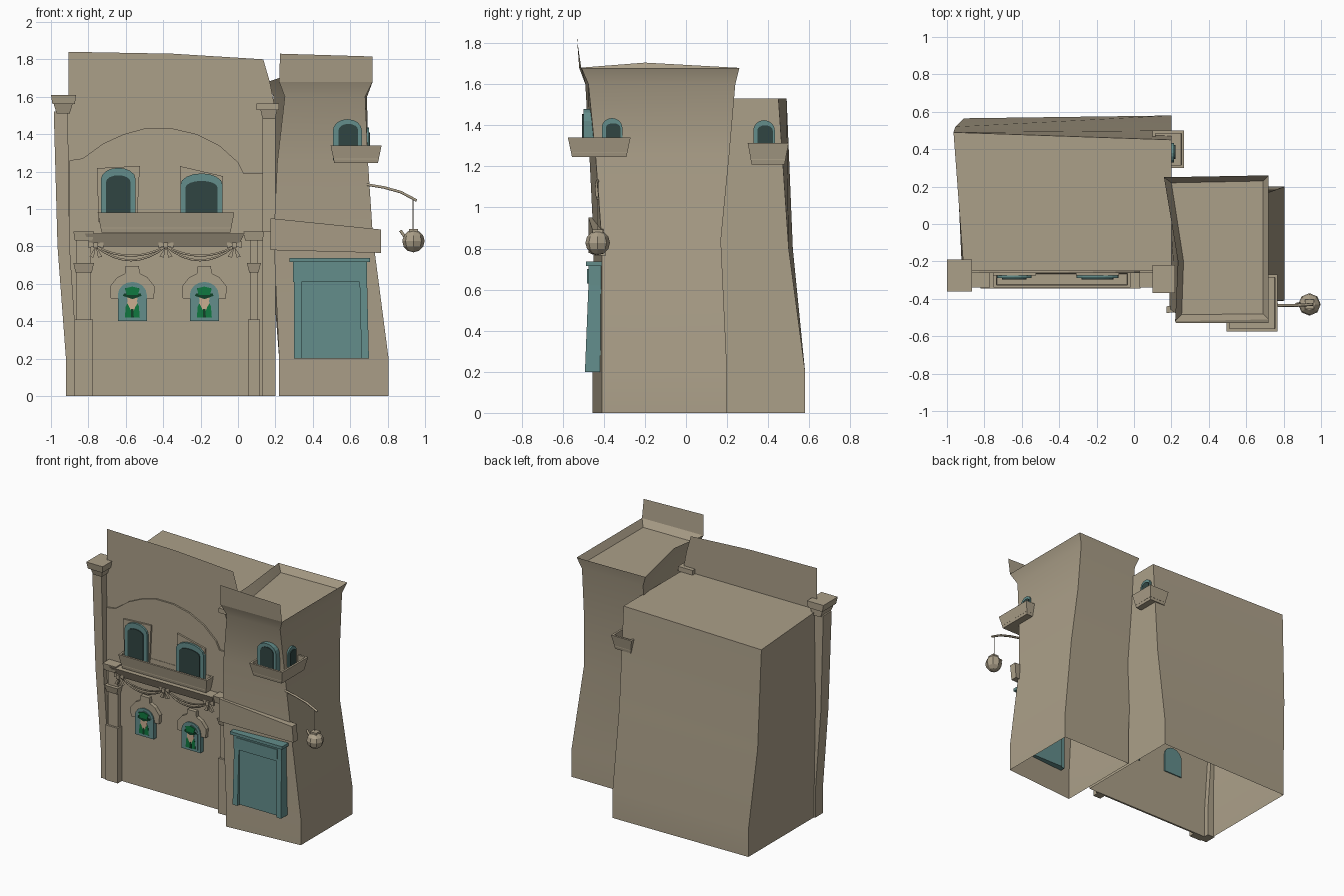
import bpy, bmesh, math
from mathutils import Vector

if "Cube" in bpy.data.objects:
    bpy.data.objects.remove(bpy.data.objects["Cube"])


def material(name, rgb):
    m = bpy.data.materials.new(name)
    m.use_nodes = True
    m.diffuse_color = (*rgb, 1)
    m.node_tree.nodes["Principled BSDF"].inputs["Base Color"].default_value = (*rgb, 1)
    return m


STONE = material("tan_stone", (0.41, 0.35, 0.25))
TEAL = material("teal_paint", (0.125, 0.27, 0.26))
GLASS = material("dark_glass", (0.03, 0.06, 0.055))
GREEN = material("bright_green", (0.005, 0.19, 0.05))
DARK = material("deep_green", (0.005, 0.05, 0.02))
CREAM = material("cream_skin", (0.6, 0.42, 0.28))


def make(name, verts, faces, mat, smooth=False):
    bm = bmesh.new()
    vs = [bm.verts.new(v) for v in verts]
    for f in faces:
        bm.faces.new([vs[i] for i in f])
    if len(faces) > 1:
        bmesh.ops.recalc_face_normals(bm, faces=bm.faces)
    me = bpy.data.meshes.new(name)
    bm.to_mesh(me)
    bm.free()
    me.materials.append(mat)
    ob = bpy.data.objects.new(name, me)
    bpy.context.collection.objects.link(ob)
    if smooth:
        bpy.ops.object.select_all(action='DESELECT')
        ob.select_set(True)
        bpy.context.view_layer.objects.active = ob
        bpy.ops.object.shade_smooth_by_angle(angle=math.radians(30))
    return ob


def loft(name, rings, mat=STONE, bottom=True, smooth=False):
    n = len(rings[0])
    faces = [(r * n + i, r * n + (i + 1) % n, (r + 1) * n + (i + 1) % n, (r + 1) * n + i)
             for r in range(len(rings) - 1) for i in range(n)]
    faces.append(tuple(range((len(rings) - 1) * n, len(rings) * n)))
    if bottom:
        faces.append(tuple(reversed(range(n))))
    return make(name, [p for r in rings for p in r], faces, mat, smooth)


def rect(x0, x1, y0, y1, z):
    return [(x0, y0, z), (x1, y0, z), (x1, y1, z), (x0, y1, z)]


def box(name, x0, x1, y0, y1, z0, z1, mat=STONE, flare=0):
    return loft(name, [rect(x0 + flare, x1 - flare, y0 + flare, y1, z0), rect(x0, x1, y0, y1, z1)], mat)


def trough(name, x0, x1, y0, y1, z0, z1, flare=0.02, wall=0.015):
    """Open-topped balcony box with outward leaning sides."""
    def inner(z):
        return rect(x0 + wall, x1 - wall, y0 + wall, y1 - wall, z)
    return loft(name, [rect(x0 + flare, x1 - flare, y0 + flare, y1 - flare, z0),
                       rect(x0, x1, y0, y1, z1), inner(z1), inner(z0 + 0.02)])


def prism(name, pts, a, b, mat=STONE, axis='y'):
    """Extrude a flat outline of (sideways, height) points between two depths."""
    return loft(name, [[(u, d, z) if axis == 'y' else (d, u, z) for u, z in pts] for d in (a, b)], mat)


def arch(c, w, z0, z1, rise, n=8):
    arc = [(c + w / 2 * math.cos(math.pi * i / n), z1 - rise + rise * math.sin(math.pi * i / n))
           for i in range(n + 1)]
    return [(c - w / 2, z0), (c + w / 2, z0)] + arc


def tube(name, pts, r, mat=STONE):
    cu = bpy.data.curves.new(name, 'CURVE')
    cu.dimensions = '3D'
    cu.bevel_depth = r
    cu.bevel_resolution = 1
    cu.use_fill_caps = True
    sp = cu.splines.new('POLY')
    sp.points.add(len(pts) - 1)
    for p, q in zip(sp.points, pts):
        p.co = (*q, 1)
    cu.materials.append(mat)
    ob = bpy.data.objects.new(name, cu)
    bpy.context.collection.objects.link(ob)


# Main block, open underneath, narrowing upward at the back
def main_ring(z, fl, bl, back_l, back_r):
    return [(fl, -0.25, z), (0.2, -0.25, z), (0.2, back_r, z), (bl, back_l, z)]


loft("main_block", [main_ring(0, -0.91, -0.91, 0.565, 0.58), main_ring(0.2, -0.91, -0.91, 0.565, 0.58),
                    main_ring(0.8, -0.92, -0.955, 0.52, 0.5), main_ring(1.53, -0.91, -0.965, 0.49, 0.45)],
     bottom=False, smooth=True)
make("main_parapet", [(x, -0.25, z) for x, z in
                      [(-0.905, 1.53), (0.2, 1.53), (0.17, 1.68), (0.135, 1.8), (-0.35, 1.83), (-0.905, 1.84)]],
     [range(6)], STONE)
prism("arched_wall_panel", [(-0.9, 0), (0.13, 0), (0.13, 1.19), (0.03, 1.19), (0, 1.25), (-0.1, 1.34),
                            (-0.22, 1.4), (-0.35, 1.43), (-0.5, 1.43), (-0.61, 1.4), (-0.72, 1.35),
                            (-0.83, 1.27), (-0.9, 1.26)], -0.262, -0.248)


# Tower, flaring into a raised rim around a sunken roof
def tower_ring(z, fl, fr, br, bl, mid, lift=0):
    return [(*fl, z), (*fr, z), (*br, z), (*bl, z), (mid, -0.2, z + lift)]


rim = tower_ring(1.68, (0.22, -0.52), (0.72, -0.51), (0.72, 0.26), (0.16, 0.25), 0.235, 0.025)
loft("tower", [tower_ring(z, (0.22, -0.455), (0.805, -0.41), (0.805, 0.2), (0.22, 0.2), 0.22) for z in (0, 0.2)] + [
    tower_ring(0.84, (0.19, -0.45), (0.722, -0.41), (0.722, 0.17), (0.17, 0.17), 0.19),
    tower_ring(1.25, (0.21, -0.47), (0.695, -0.44), (0.695, 0.21), (0.18, 0.21), 0.21),
    tower_ring(1.6, (0.25, -0.49), (0.68, -0.475), (0.69, 0.24), (0.19, 0.235), 0.25),
    rim,
    tower_ring(1.63, (0.255, -0.485), (0.69, -0.48), (0.69, 0.23), (0.2, 0.22), 0.265)],
    bottom=False, smooth=True)
make("tower_parapet", [rim[0], rim[1], (0.72, -0.53, 1.815), (0.225, -0.53, 1.83)], [range(4)], STONE)

# Outer left column with capital
loft("left_column", [rect(-0.92, -0.86, -0.3, -0.21, 0), rect(-0.92, -0.86, -0.3, -0.21, 0.2),
                     rect(-0.965, -0.9, -0.3, -0.21, 0.8), rect(-0.985, -0.91, -0.31, -0.21, 1.52)])
box("left_column_neck", -0.985, -0.885, -0.335, -0.2, 1.51, 1.56, flare=0.015)
box("left_column_capital", -1.0, -0.865, -0.36, -0.19, 1.56, 1.61, flare=0.008)

# Lower pilasters with bases and two-step capitals
for side, x in (("left", -0.825), ("right", 0.085)):
    w = 0.05 if side == "left" else 0.032
    box(side + "_pilaster_base", x - w, x + w, -0.31, -0.25, 0, 0.41)
    box(side + "_pilaster_shaft", x - w + 0.01, x + w - 0.01, -0.295, -0.25, 0.41, 0.86)
    box(side + "_pilaster_collar", x - w - 0.005, x + w + 0.005, -0.32, -0.25, 0.66, 0.71, flare=0.012)
    box(side + "_pilaster_cap", x - 0.055, x + 0.055, -0.34, -0.25, 0.83, 0.88, flare=0.008)
box("right_upper_column", 0.13, 0.2, -0.31, -0.25, 0.88, 1.5)
box("right_upper_neck", 0.12, 0.21, -0.34, -0.24, 1.48, 1.53, flare=0.012)
box("right_upper_capital", 0.1, 0.22, -0.37, -0.22, 1.53, 1.565)

# Long balcony over a sloping ledge
trough("long_balcony", -0.75, -0.02, -0.34, -0.25, 0.875, 0.98)
box("balcony_ledge", -0.82, 0.035, -0.345, -0.25, 0.8, 0.87, flare=0.035)

# Draped garlands and bows
bows = (-0.76, -0.385, -0.02)
for a, b in zip(bows, bows[1:]):
    for drop in (0.05, 0.075):
        tube("garland", [(a + (b - a) * t / 8, -0.3, 0.8 - drop * 4 * t / 8 * (1 - t / 8)) for t in range(9)], 0.006)
for x in bows:
    box("bow_knot", x - 0.012, x + 0.012, -0.335, -0.27, 0.79, 0.82)
    for s in (-1, 1):
        prism("bow_loop", [(x, 0.805), (x + s * 0.04, 0.83), (x + s * 0.04, 0.79)], -0.32, -0.3)
        prism("bow_tail", [(x, 0.8), (x + s * 0.035, 0.745), (x + s * 0.012, 0.74)], -0.32, -0.3)

# Upper windows with stone surrounds
for x, top, w, tilt in ((-0.64, 1.22, 0.185, 0.01), (-0.195, 1.19, 0.225, -0.045)):
    prism("upper_window_surround", [(x - 0.105, 0.93), (x + 0.1, 0.93), (x + 0.115, 1.22 + tilt),
                                    (x - 0.115, 1.22 - tilt * 0.2)], -0.275, -0.25)
    prism("upper_window_frame", arch(x, w, 0.93, top, 0.06), -0.29, -0.25, TEAL)
    prism("upper_window_glass", arch(x, w - 0.055, 0.93, top - 0.04, 0.035), -0.296, -0.25, GLASS)

# Lower windows with stepped hoods and painted figures
HOOD = [(0.115, 0.52), (0.12, 0.585), (0.08, 0.635), (0.04, 0.655), (0.035, 0.695)]
for x in (-0.565, -0.18):
    prism("window_hood", [(x + u, z) for u, z in HOOD] + [(x - u, z) for u, z in reversed(HOOD)], -0.29, -0.25)
    prism("lower_window_frame", arch(x, 0.155, 0.4, 0.61, 0.07), -0.298, -0.24, TEAL)
    prism("lower_window_pane", arch(x, 0.115, 0.415, 0.59, 0.055), -0.301, -0.298, TEAL)
    layers = [("figure_coat", [(-0.04, 0.42), (0.04, 0.42), (0.035, 0.48), (0.015, 0.52), (-0.015, 0.52), (-0.035, 0.48)], GREEN),
              ("figure_beard", [(0, 0.44), (0.018, 0.48), (0.03, 0.5), (-0.03, 0.5), (-0.018, 0.48)], CREAM),
              ("figure_face", [(-0.025, 0.5), (0.025, 0.5), (0.028, 0.53), (-0.028, 0.53)], CREAM),
              ("figure_tie", [(-0.008, 0.42), (0.008, 0.42), (0.006, 0.465), (-0.006, 0.465)], DARK),
              ("figure_brim", [(-0.05, 0.535), (0, 0.518), (0.05, 0.535), (0.045, 0.548), (-0.045, 0.548)], DARK),
              ("figure_hat", [(-0.03, 0.54), (0.03, 0.54), (0.04, 0.575), (0, 0.585), (-0.04, 0.575)], GREEN)]
    for i, (name, pts, mat) in enumerate(layers):
        prism(name, [(x + u, z) for u, z in pts], -0.303 - 0.001 * i, -0.301, mat)

# Tower corner balcony and windows
trough("corner_balcony", 0.495, 0.768, -0.575, -0.27, 1.245, 1.34)
prism("tower_front_frame", arch(0.585, 0.155, 1.26, 1.48, 0.06), -0.5, -0.45, TEAL)
prism("tower_front_glass", arch(0.59, 0.105, 1.26, 1.455, 0.035), -0.506, -0.45, GLASS)
prism("tower_side_frame", arch(-0.36, 0.1, 1.26, 1.435, 0.045), 0.66, 0.7, TEAL, 'x')
prism("tower_side_glass", arch(-0.355, 0.07, 1.26, 1.41, 0.02), 0.66, 0.706, GLASS, 'x')

# Rear side balcony and window
trough("rear_balcony", 0.1, 0.268, 0.3, 0.5, 1.21, 1.315)
prism("rear_window_frame", arch(0.38, 0.105, 1.23, 1.425, 0.05), 0.18, 0.215, TEAL, 'x')
prism("rear_window_glass", arch(0.385, 0.075, 1.23, 1.4, 0.025), 0.18, 0.221, GLASS, 'x')

# Blank sign band over the door
loft("sign_band", [[(0.175, -0.44, 0.78), (0.175, -0.475, 0.78), (0.765, -0.44, 0.765), (0.765, -0.39, 0.765)],
                   [(0.175, -0.44, 0.95), (0.175, -0.475, 0.95), (0.765, -0.455, 0.89), (0.765, -0.4, 0.89)]])

# Door with posts, lintel and cornice
box("door_panel", 0.33, 0.67, -0.465, -0.4, 0.2, 0.63, TEAL)
for s in (-1, 1):
    loft("door_post", [rect(*sorted((0.5 + s * 0.2, 0.5 + s * 0.16)), -0.492, -0.41, 0.2),
                       rect(*sorted((0.495 + s * 0.195, 0.495 + s * 0.155)), -0.475, -0.41, 0.62)], TEAL)
box("door_lintel", 0.295, 0.69, -0.475, -0.41, 0.61, 0.72, TEAL)
box("door_lintel_panel", 0.325, 0.66, -0.481, -0.41, 0.63, 0.7, TEAL)
box("door_cornice", 0.275, 0.705, -0.488, -0.41, 0.715, 0.737, TEAL)

# Bent arm with a hanging kettle
tube("kettle_arm", [(0.69, -0.43, 1.13), (0.78, -0.435, 1.115), (0.87, -0.435, 1.09), (0.955, -0.43, 1.045)], 0.008)
tube("kettle_cord", [(0.935, -0.43, 1.055), (0.935, -0.43, 0.87)], 0.002)
bm = bmesh.new()
bmesh.ops.create_uvsphere(bm, u_segments=8, v_segments=6, radius=0.06)
bmesh.ops.translate(bm, verts=bm.verts, vec=Vector((0.938, -0.43, 0.828)))
ball = bpy.data.meshes.new("kettle_body")
bm.to_mesh(ball)
bm.free()
ball.materials.append(STONE)
bpy.context.collection.objects.link(bpy.data.objects.new("kettle_body", ball))
tube("kettle_spout", [(0.9, -0.43, 0.84), (0.882, -0.43, 0.865), (0.868, -0.43, 0.885)], 0.009)
box("kettle_lid", 0.913, 0.963, -0.455, -0.405, 0.875, 0.893)
